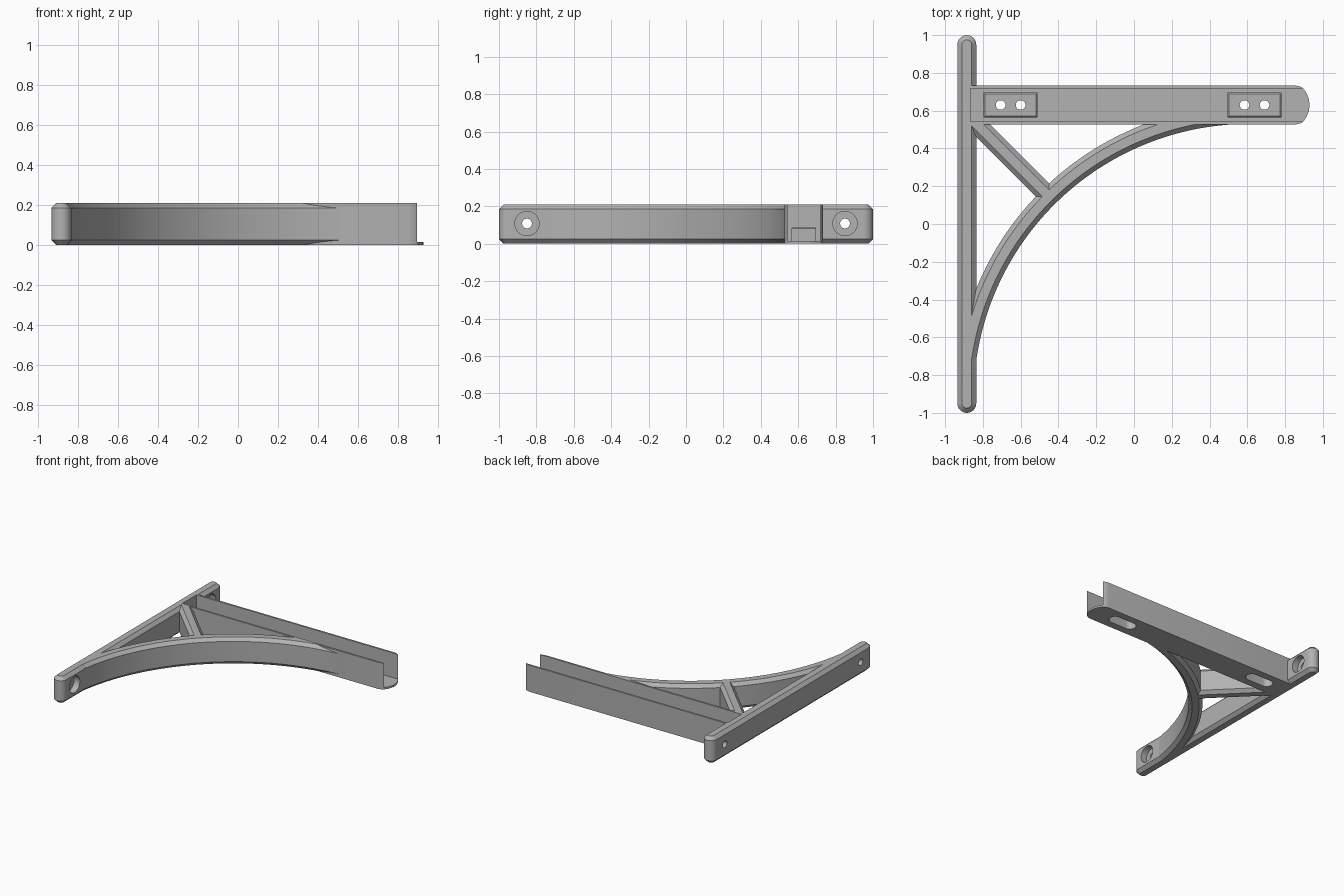
import bpy, bmesh, math
from mathutils import Vector

if "Cube" in bpy.data.objects:
    bpy.data.objects.remove(bpy.data.objects["Cube"], do_unlink=True)

H = 0.21       # overall depth of the bracket
C = 0.025      # chamfer
R = 0.05       # half width of the bars

grey = bpy.data.materials.new("light_grey")
grey.use_nodes = True
colour = (0.45, 0.45, 0.45, 1)
grey.diffuse_color = colour
grey.node_tree.nodes["Principled BSDF"].inputs["Base Color"].default_value = colour


def loft(name, rings):
    """Solid through a stack of (outline, z) rings."""
    bm = bmesh.new()
    loops = [[bm.verts.new((x, y, z)) for x, y in pts] for pts, z in rings]
    n = len(loops[0])
    for a, b in zip(loops, loops[1:]):
        for i in range(n):
            j = (i + 1) % n
            bm.faces.new((a[i], a[j], b[j], b[i]))
    bm.faces.new(loops[0])
    bm.faces.new(loops[-1])
    bmesh.ops.recalc_face_normals(bm, faces=bm.faces)
    mesh = bpy.data.meshes.new(name)
    bm.to_mesh(mesh)
    bm.free()
    mesh.materials.append(grey)
    obj = bpy.data.objects.new(name, mesh)
    bpy.context.collection.objects.link(obj)
    return obj


def stadium(p, q, r, steps=16):
    """Outline of a round-ended bar from p to q."""
    p, q = Vector(p), Vector(q)
    a0 = math.atan2(q.y - p.y, q.x - p.x) - math.pi / 2
    pts = []
    for centre, start in ((q, a0), (p, a0 + math.pi)):
        for i in range(steps + 1):
            a = start + math.pi * i / steps
            pts.append((centre.x + r * math.cos(a), centre.y + r * math.sin(a)))
    return pts


def arc_band(inset, steps=72):
    """Outline of the curved brace, narrowed by inset on both edges."""
    a0, a1 = math.radians(90), math.radians(171.5)
    angles = [a0 + (a1 - a0) * i / steps for i in range(steps + 1)]
    polar = [(1.46 + inset, a) for a in angles]
    polar += [(1.56 - inset, a) for a in reversed(angles)]
    return [(0.61 + r * math.cos(a), -0.93 + r * math.sin(a)) for r, a in polar]


def rect(x0, x1, y0, y1):
    return [(x0, y0), (x1, y0), (x1, y1), (x0, y1)]


def chamfered(name, outline):
    """Full-depth bar with chamfered edges; outline takes an inset."""
    return loft(name, [(outline(C), 0), (outline(0), C),
                       (outline(0), H - C), (outline(C), H)])


def prism(name, pts, z0, z1):
    return loft(name, [(pts, z0), (pts, z1)])


def rod(name, x0, x1, y, z, r):
    """Cylinder along x."""
    bpy.ops.mesh.primitive_cylinder_add(
        vertices=40, radius=r, depth=x1 - x0,
        location=((x0 + x1) / 2, y, z), rotation=(0, math.pi / 2, 0))
    obj = bpy.context.object
    obj.name = name
    obj.data.materials.append(grey)
    return obj


def combine(target, tool, operation):
    mod = target.modifiers.new(operation.lower(), 'BOOLEAN')
    mod.operation, mod.solver, mod.object = operation, 'EXACT', tool
    bpy.context.view_layer.objects.active = target
    bpy.ops.object.modifier_apply(modifier=mod.name)
    bpy.data.objects.remove(tool, do_unlink=True)


# Wall plate, curved brace and diagonal strut
bracket = chamfered("shelf_bracket",
                    lambda i: stadium((-0.885, -0.95), (-0.885, 0.95), R - i))
brace = chamfered("curved_brace", arc_band)
strut = chamfered("diagonal_strut",
                  lambda i: stadium((-0.86, 0.555), (-0.465, 0.16), R - i))

# Channel arm with a rounded nose
mid, half = 0.63, 0.103
nose = [(0.855, half), (0.88, 0.098), (0.897, 0.088),
        (0.915, 0.06), (0.926, 0.03), (0.93, 0)]
outline = [(-0.87, mid + half)] + [(x, mid + d) for x, d in nose]
outline += [(x, mid - d) for x, d in reversed(nose[:-1])] + [(-0.87, mid - half)]
arm = prism("channel_arm", outline, 0, H)
for part in (brace, strut, arm):
    combine(bracket, part, 'UNION')

# Open channel for the shelf
combine(bracket, prism("channel_cut", rect(-0.866, 1.1, mid - 0.088, mid + 0.088),
                       0.015, 0.4), 'DIFFERENCE')

# Screw bosses in the channel, with a slot below and two holes each
for cx in (-0.653, 0.638):
    def block(i):
        return rect(cx - 0.143 + i, cx + 0.143 - i, mid - 0.066 + i, mid + 0.066 - i)
    combine(bracket, loft("screw_boss", [(block(0), 0.005), (block(0), 0.082),
                                         (block(0.008), 0.09)]), 'UNION')
    slot = stadium((cx - 0.07, mid), (cx + 0.07, mid), 0.045)
    combine(bracket, prism("slot_cut", slot, -0.1, 0.07), 'DIFFERENCE')
    for dx in (-0.053, 0.053):
        hole = stadium((cx + dx - 0.0005, mid), (cx + dx + 0.0005, mid), 0.025)
        combine(bracket, prism("hole_cut", hole, 0.03, 0.3), 'DIFFERENCE')

# Counterbored wall screw holes
for y in (-0.85, 0.85):
    combine(bracket, rod("bore_cut", -0.885, -0.7, y, 0.108, 0.065), 'DIFFERENCE')
    combine(bracket, rod("screw_cut", -1.1, -0.8, y, 0.108, 0.026), 'DIFFERENCE')

bpy.ops.object.select_all(action='DESELECT')
bracket.select_set(True)
bpy.context.view_layer.objects.active = bracket
bpy.ops.object.shade_smooth_by_angle(angle=math.radians(25))
